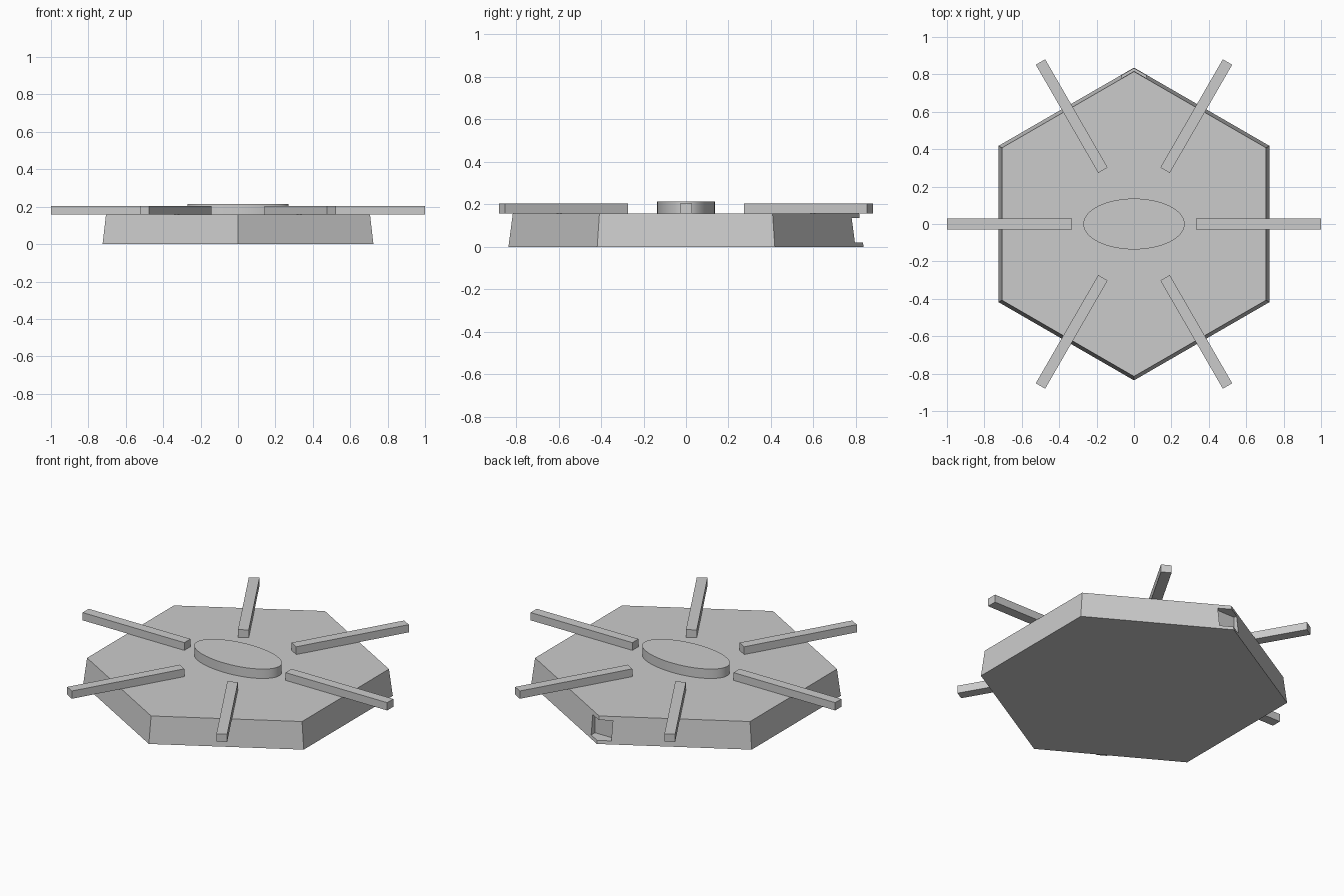
import bpy
import bmesh
from math import cos, sin, radians
from mathutils import Matrix, Vector

default = bpy.data.objects.get("Cube")
if default:
    bpy.data.objects.remove(default)

GREY = (0.6, 0.6, 0.6, 1.0)
TOP = 0.158      # height of the base slab
mat = bpy.data.materials.new("plain grey")
mat.use_nodes = True
mat.diffuse_color = GREY
mat.node_tree.nodes["Principled BSDF"].inputs["Base Color"].default_value = GREY


def finish(name, bm):
    mesh = bpy.data.meshes.new(name)
    bm.to_mesh(mesh)
    bm.free()
    mesh.materials.append(mat)
    obj = bpy.data.objects.new(name, mesh)
    bpy.context.collection.objects.link(obj)
    return obj


def box(name, low, high, angle=0):
    low, high = Vector(low), Vector(high)
    bm = bmesh.new()
    bmesh.ops.create_cube(bm, size=1)
    bmesh.ops.scale(bm, vec=high - low, verts=bm.verts)
    bmesh.ops.translate(bm, vec=(low + high) / 2, verts=bm.verts)
    bmesh.ops.rotate(bm, matrix=Matrix.Rotation(angle, 3, "Z"), verts=bm.verts)
    return finish(name, bm)


def prism(name, sides, bottom, top, z0, z1, start=0):
    """Closed prism between two ellipses given as (x radius, y radius)."""
    bm = bmesh.new()
    rings = []
    for (rx, ry), z in ((bottom, z0), (top, z1)):
        angles = [start + radians(360 * i / sides) for i in range(sides)]
        rings.append([bm.verts.new((rx * cos(a), ry * sin(a), z)) for a in angles])
    low, high = rings
    bm.faces.new(low[::-1])
    bm.faces.new(high)
    for i in range(sides):
        j = (i + 1) % sides
        bm.faces.new((low[i], low[j], high[j], high[i]))
    return finish(name, bm)


# Tapered hexagonal base with a notch cut into its rear corner
base = prism("hexagon_base", 6, (0.836, 0.836), (0.815, 0.815), 0, TOP, radians(90))
cutter = box("notch_cutter", (-0.066, 0.76, 0.02), (0.066, 0.95, 0.135))
cutter.hide_render = True
cutter.hide_set(True)
notch = base.modifiers.new("rear_notch", "BOOLEAN")
notch.operation = "DIFFERENCE"
notch.solver = "EXACT"
notch.object = cutter
bpy.context.view_layer.objects.active = base
base.select_set(True)
bpy.ops.object.modifier_apply(modifier=notch.name)
bpy.data.objects.remove(cutter)
base.select_set(False)

# Raised oval disc in the middle
disc = prism("centre_oval", 64, (0.271, 0.136), (0.271, 0.136), TOP, 0.214)
bpy.context.view_layer.objects.active = disc
disc.select_set(True)
bpy.ops.object.shade_smooth_by_angle(angle=radians(30))
disc.select_set(False)

# Six radial bars overhanging the edge
for i in range(6):
    box(f"radial_bar_{i + 1}", (0.332, -0.029, TOP), (1.0, 0.029, 0.204), radians(60 * i))
